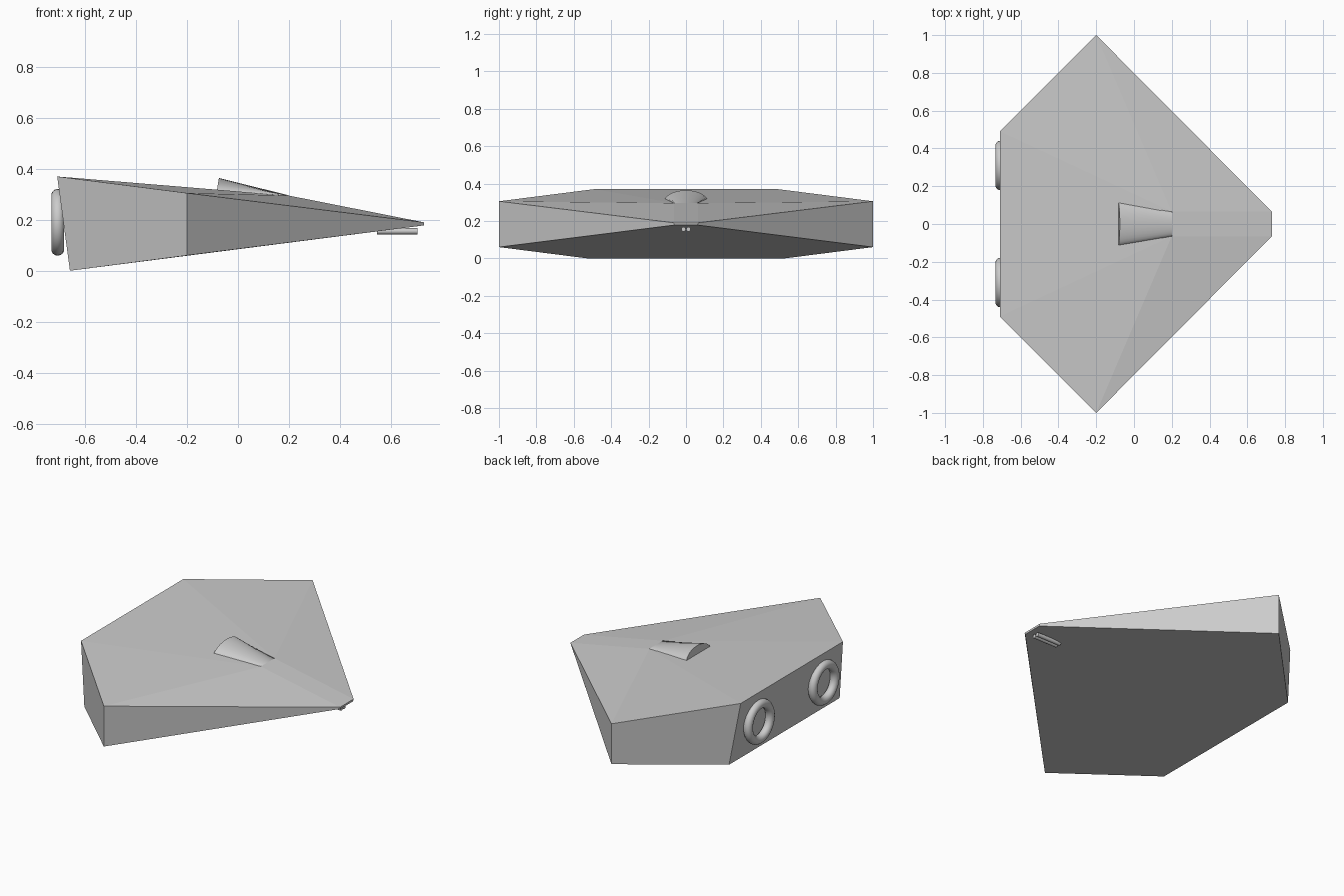
import bpy, bmesh
from math import pi, sin, cos

if "Cube" in bpy.data.objects:
    bpy.data.objects.remove(bpy.data.objects["Cube"])


def mesh_object(name, verts, faces):
    me = bpy.data.meshes.new(name)
    me.from_pydata(verts, [], faces)
    bm = bmesh.new()
    bm.from_mesh(me)
    bmesh.ops.recalc_face_normals(bm, faces=bm.faces)
    bm.to_mesh(me)
    bm.free()
    ob = bpy.data.objects.new(name, me)
    bpy.context.collection.objects.link(ob)
    return ob


def smooth(ob):
    bpy.ops.object.select_all(action='DESELECT')
    ob.select_set(True)
    bpy.context.view_layer.objects.active = ob
    bpy.ops.object.shade_smooth_by_angle(angle=0.6)


# Wedge hull: half outline for deck and belly, mirrored across y
deck = [(0.73, 0.065, 0.19), (-0.2, 1, 0.305), (-0.71, 0.49, 0.37)]
belly = [(0.73, 0.06, 0.178), (-0.2, 1, 0.06), (-0.66, 0.53, 0)]
ridge = [(0.2, 0.065, 0.295)]
half = deck + belly + ridge
verts = half + [(x, -y, z) for x, y, z in half]
side = [(0, 1, 6), (1, 2, 6), (0, 3, 4, 1), (1, 4, 5, 2)]
faces = side + [tuple(i + 7 for i in f) for f in side]
# ramp, rear deck, belly, nose edge, stern
faces += [(0, 6, 13, 7), (6, 2, 9, 13), (3, 4, 5, 12, 11, 10),
          (0, 3, 10, 7), (2, 5, 12, 9)]
mesh_object("hull", verts, faces)

# Cockpit canopy: arched back tapering to a flat front edge
n = 16
arc = [(-0.085 + 0.01 * sin(pi * i / n), 0.117 * cos(pi * i / n),
        0.302 + 0.062 * sin(pi * i / n)) for i in range(n + 1)]
front = [(0.2, 0.065 * cos(pi * i / n), 0.296) for i in range(n + 1)]
faces = [(i, i + 1, n + 2 + i, n + 1 + i) for i in range(n)]
faces.append(tuple(range(n + 1)))
smooth(mesh_object("cockpit_canopy", arc + front, faces))

# Engine rings on the stern
for label, y in (("left", 0.31), ("right", -0.31)):
    bpy.ops.mesh.primitive_torus_add(
        major_radius=0.105, minor_radius=0.026, major_segments=40,
        minor_segments=14, location=(-0.708, y, 0.19), rotation=(0, pi / 2, 0))
    ring = bpy.context.object
    ring.name = "engine_ring_" + label
    smooth(ring)

# Twin gun barrels under the nose
for label, y in (("left", 0.013), ("right", -0.013)):
    bpy.ops.mesh.primitive_cylinder_add(
        vertices=16, radius=0.012, depth=0.16,
        location=(0.625, y, 0.155), rotation=(0, pi / 2, 0))
    gun = bpy.context.object
    gun.name = "gun_barrel_" + label
    smooth(gun)
